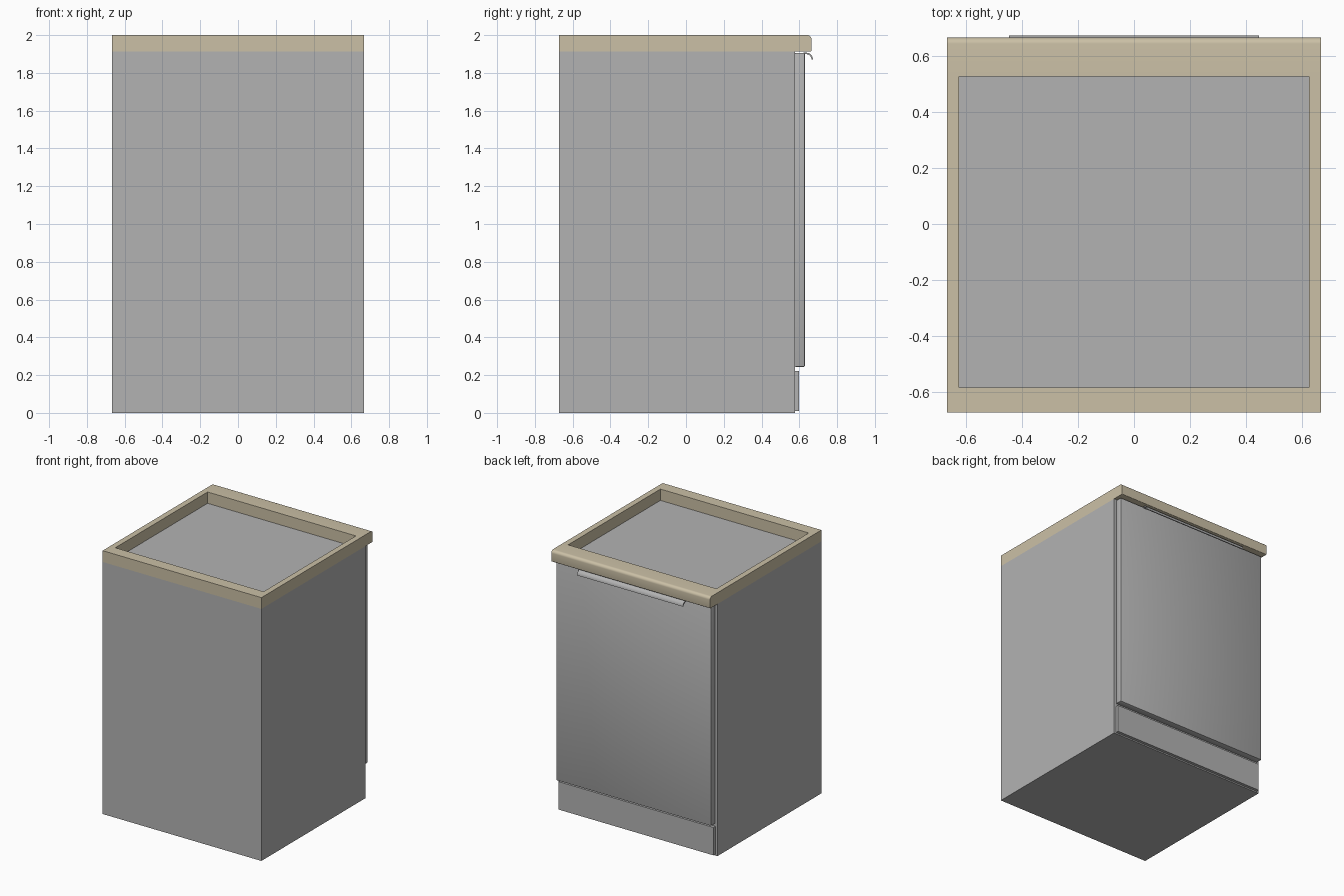
import bpy, bmesh, math

if "Cube" in bpy.data.objects:
    bpy.data.objects.remove(bpy.data.objects["Cube"])


def material(name, rgb):
    m = bpy.data.materials.new(name)
    m.diffuse_color = (*rgb, 1)
    m.use_nodes = True
    m.node_tree.nodes["Principled BSDF"].inputs["Base Color"].default_value = m.diffuse_color
    return m


GREY = material("cabinet grey", (0.45, 0.45, 0.45))
BEIGE = material("worktop beige", (0.597, 0.527, 0.381))


def finish(bm, name, mat):
    bmesh.ops.recalc_face_normals(bm, faces=bm.faces)
    mesh = bpy.data.meshes.new(name)
    bm.to_mesh(mesh)
    bm.free()
    mesh.materials.append(mat)
    ob = bpy.data.objects.new(name, mesh)
    bpy.context.collection.objects.link(ob)
    return ob


def smooth(ob):
    bpy.ops.object.select_all(action='DESELECT')
    ob.select_set(True)
    bpy.context.view_layer.objects.active = ob
    bpy.ops.object.shade_smooth_by_angle(angle=math.radians(35))


def box(name, mat, x, y, z, bevel=0):
    """Box symmetric in x, with y and z ranges."""
    bm = bmesh.new()
    bmesh.ops.create_cube(bm, size=1)
    for v in bm.verts:
        v.co = (v.co.x * 2 * x,
                y[0] + (v.co.y + 0.5) * (y[1] - y[0]),
                z[0] + (v.co.z + 0.5) * (z[1] - z[0]))
    if bevel:
        bmesh.ops.bevel(bm, geom=bm.edges[:], offset=bevel, segments=2,
                        profile=0.5, affect='EDGES')
    ob = finish(bm, name, mat)
    if bevel:
        smooth(ob)
    return ob


def extrude_x(name, mat, profile, x):
    """Extrude a closed (y, z) profile from -x to x."""
    bm = bmesh.new()
    face = bm.faces.new([bm.verts.new((-x, y, z)) for y, z in profile])
    new = bmesh.ops.extrude_face_region(bm, geom=[face])["geom"]
    bmesh.ops.translate(bm, vec=(2 * x, 0, 0),
                        verts=[v for v in new if isinstance(v, bmesh.types.BMVert)])
    ob = finish(bm, name, mat)
    smooth(ob)
    return ob


def arc(cy, cz, r, a0, a1, n=8):
    return [(cy + r * math.cos(math.radians(a0 + (a1 - a0) * i / n)),
             cz + r * math.sin(math.radians(a0 + (a1 - a0) * i / n)))
            for i in range(n + 1)]


TOP, UNDER = 2.0, 1.914

# Cabinet carcass, door and kick plate
box("cabinet_body", GREY, 0.667, (-0.672, 0.576), (0, UNDER))
box("door", GREY, 0.65, (0.576, 0.629), (0.244, 1.906), 0.005)
box("kick_plate", GREY, 0.65, (0.576, 0.599), (0.01, 0.222))

# Worktop frame around the recess: back rail, two side rails, rounded front rail
box("worktop_back_rail", BEIGE, 0.667, (-0.672, -0.583), (UNDER, TOP))
for side, name in ((-1, "left"), (1, "right")):
    rail = box(f"worktop_{name}_rail", BEIGE, 0.022, (-0.583, 0.525), (UNDER, TOP))
    rail.location.x = side * 0.645
extrude_x("worktop_front_rail", BEIGE,
          [(0.525, UNDER)] + arc(0.659, UNDER + 0.005, 0.005, -90, 0, 3)
          + arc(0.642, TOP - 0.022, 0.022, 0, 90) + [(0.525, TOP)], 0.667)

# Curved lip handle on the top of the door
extrude_x("handle", GREY,
          [(0.622, 1.907)] + arc(0.637, 1.872, 0.035, 90, 0)
          + arc(0.637, 1.872, 0.027, 0, 90) + [(0.622, 1.899)], 0.445)
